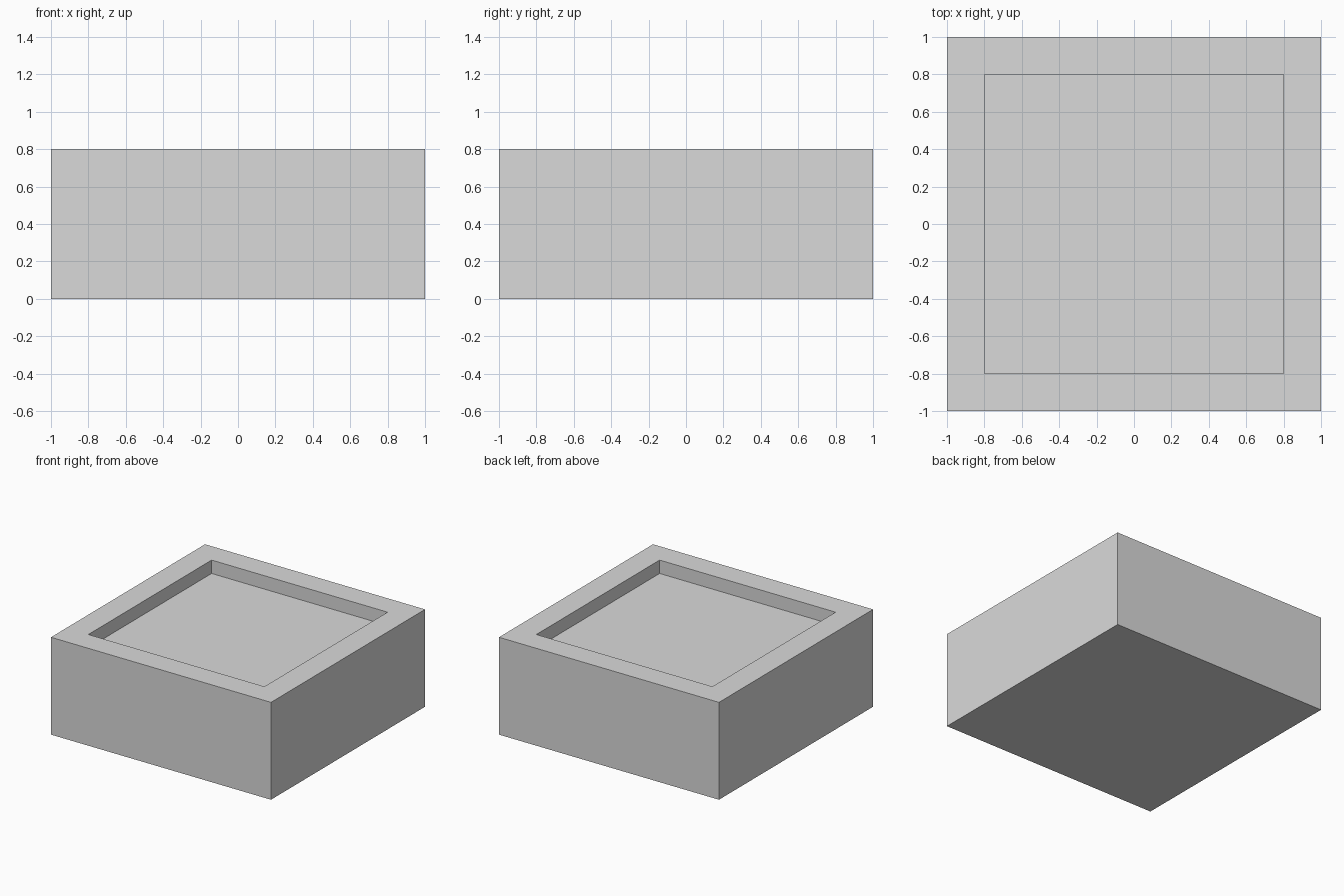
import bpy, bmesh

if "Cube" in bpy.data.objects:
    bpy.data.objects.remove(bpy.data.objects["Cube"])

# Single plain grey material
grey = bpy.data.materials.new("light_grey")
grey.diffuse_color = (0.7, 0.7, 0.7, 1.0)
grey.use_nodes = True
grey.node_tree.nodes["Principled BSDF"].inputs["Base Color"].default_value = grey.diffuse_color

HEIGHT, RIM, DEPTH = 0.8, 0.2, 0.11

# Square block
bm = bmesh.new()
bmesh.ops.create_cube(bm, size=1.0)
for v in bm.verts:
    v.co = (v.co.x * 2, v.co.y * 2, (v.co.z + 0.5) * HEIGHT)
bm.normal_update()

# Shallow square recess: inset the top for the rim, then extrude the floor down
top = max(bm.faces, key=lambda f: f.calc_center_median().z)
bmesh.ops.inset_region(bm, faces=[top], thickness=RIM, use_even_offset=True)
floor = bmesh.ops.extrude_discrete_faces(bm, faces=[top])["faces"][0]
for v in floor.verts:
    v.co.z -= DEPTH
bmesh.ops.recalc_face_normals(bm, faces=bm.faces)

mesh = bpy.data.meshes.new("recessed_block")
bm.to_mesh(mesh)
bm.free()
mesh.materials.append(grey)
block = bpy.data.objects.new("recessed_block", mesh)
bpy.context.collection.objects.link(block)
